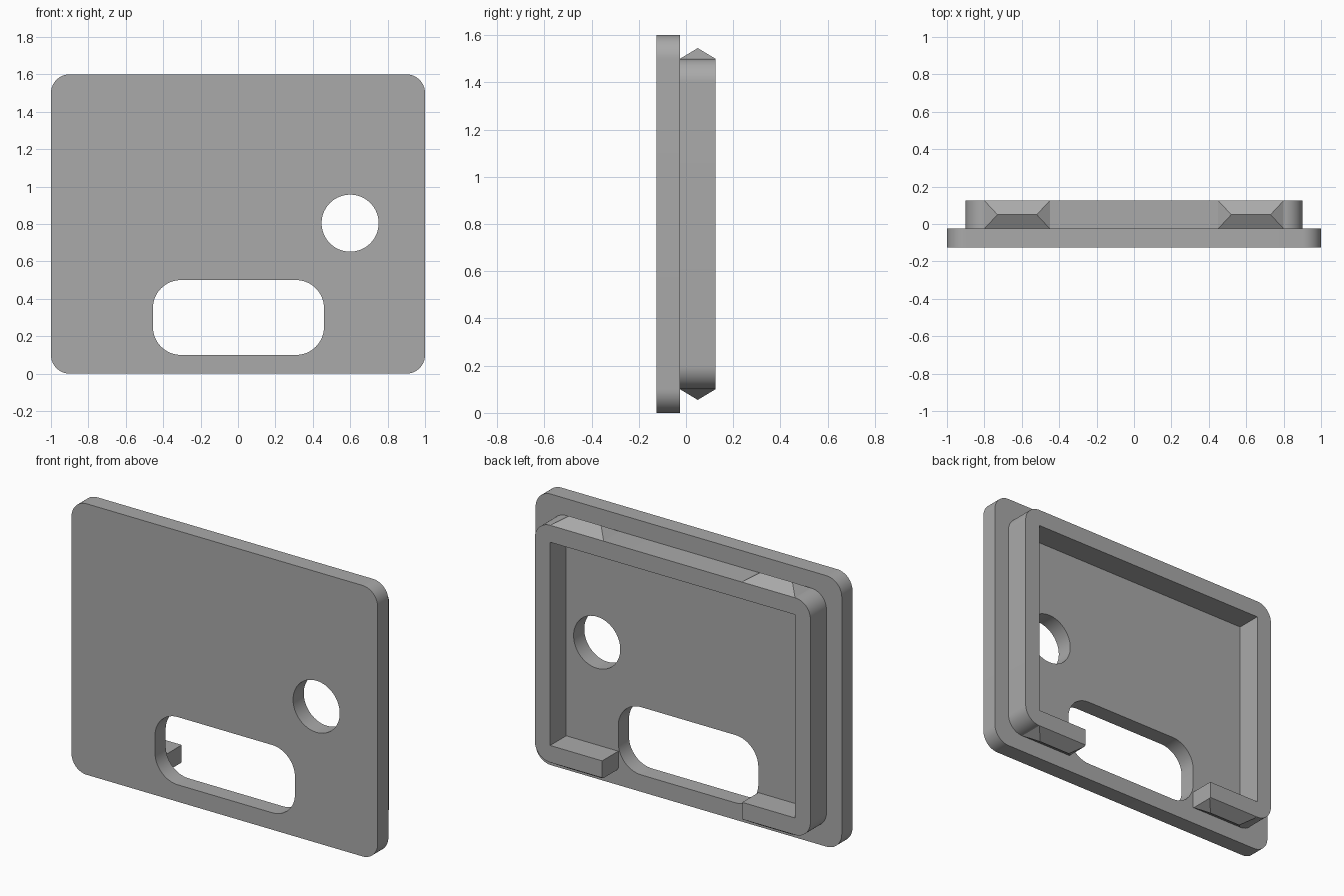
import bpy, bmesh, math

cube = bpy.data.objects.get("Cube")
if cube:
    bpy.data.objects.remove(cube, do_unlink=True)

grey = bpy.data.materials.new("mid grey")
grey.use_nodes = True
COLOUR = (0.4, 0.4, 0.4, 1)
grey.diffuse_color = COLOUR
grey.node_tree.nodes["Principled BSDF"].inputs["Base Color"].default_value = COLOUR

FRONT, STEP, BACK = -0.125, -0.025, 0.125   # depths of plate face, plate back, rim back


def add_object(name, bm):
    bmesh.ops.recalc_face_normals(bm, faces=bm.faces)
    mesh = bpy.data.meshes.new(name)
    bm.to_mesh(mesh)
    bm.free()
    mesh.materials.append(grey)
    obj = bpy.data.objects.new(name, mesh)
    bpy.context.collection.objects.link(obj)
    return obj


def slab(name, x0, x1, z0, z1, radius, y0, y1, seg=16):
    """Rounded rectangle in the xz plane, extruded along y."""
    bm = bmesh.new()
    corners = [(x1 - radius, z1 - radius), (x0 + radius, z1 - radius),
               (x0 + radius, z0 + radius), (x1 - radius, z0 + radius)]
    verts = []
    for i, (cx, cz) in enumerate(corners):
        for k in range(seg + 1 if radius else 1):
            a = math.pi / 2 * (i + k / seg)
            verts.append(bm.verts.new((cx + radius * math.cos(a), y0,
                                       cz + radius * math.sin(a))))
    face = bm.faces.new(verts)
    moved = bmesh.ops.extrude_face_region(bm, geom=[face])["geom"]
    bmesh.ops.translate(bm, vec=(0, y1 - y0, 0),
                        verts=[v for v in moved if isinstance(v, bmesh.types.BMVert)])
    bmesh.ops.remove_doubles(bm, verts=bm.verts, dist=1e-5)
    return add_object(name, bm)


def cut(obj, cutter):
    cutter.hide_render = True
    cutter.hide_set(True)
    mod = obj.modifiers.new("cut " + cutter.name, "BOOLEAN")
    mod.operation = "DIFFERENCE"
    mod.solver = "EXACT"
    mod.object = cutter


def snap_ridge(name, x0, x1, z, up):
    """Hipped wedge that sits on the rim, pointing up or down."""
    bm = bmesh.new()
    mid, hip, height = (STEP + BACK) / 2, 0.07, 0.045
    base = [bm.verts.new((x, y, z)) for x, y in
            ((x0, STEP), (x1, STEP), (x1, BACK), (x0, BACK))]
    p, q = [bm.verts.new((x, mid, z + up * height)) for x in (x0 + hip, x1 - hip)]
    a, b, c, d = base
    for f in ((a, b, c, d), (a, b, q, p), (c, d, p, q), (b, c, q), (d, a, p)):
        bm.faces.new(f)
    return add_object(name, bm)


# Cutters
slot = slab("slot_cutter", -0.455, 0.46, 0.1, 0.5, 0.15, -0.3, 0)
hole = slab("hole_cutter", 0.447, 0.752, 0.652, 0.957, 0.1525, -0.3, 0)
pocket = slab("pocket_cutter", -0.8, 0.8, 0.2, 1.4, 0, -0.3, 0.3)
gap = slab("gap_cutter", -0.455, 0.46, -0.05, 0.3, 0, -0.3, 0.3)

# Face plate with slot and round hole
plate = slab("face_plate", -1, 1, 0, 1.6, 0.1, FRONT, STEP)
cut(plate, slot)
cut(plate, hole)

# Raised rim on the back, open at the bottom
rim = slab("back_rim", -0.9, 0.9, 0.1, 1.5, 0.1, STEP, BACK)
cut(rim, pocket)
cut(rim, gap)

# Snap ridges above and below the rim
parts = [plate, rim]
for side, x0 in (("right", -0.8), ("left", 0.45)):
    snap = snap_ridge("top_snap_ridge_" + side, x0, x0 + 0.35, 1.5, 1)
    low = snap_ridge("bottom_snap_ridge_" + side, x0, x0 + 0.35, 0.1, -1)
    cut(low, gap)
    parts += [snap, low]

# Apply the cuts, then remove the cutters
bpy.context.view_layer.update()
graph = bpy.context.evaluated_depsgraph_get()
baked = [bpy.data.meshes.new_from_object(p.evaluated_get(graph)) for p in parts]
for part, mesh in zip(parts, baked):
    part.modifiers.clear()
    part.data = mesh
for cutter in (slot, hole, pocket, gap):
    bpy.data.objects.remove(cutter, do_unlink=True)

# Smooth the rounded corners, keep the edges sharp
bpy.ops.object.select_all(action="DESELECT")
for part in parts:
    part.select_set(True)
bpy.context.view_layer.objects.active = plate
bpy.ops.object.shade_smooth_by_angle(angle=math.radians(20))
